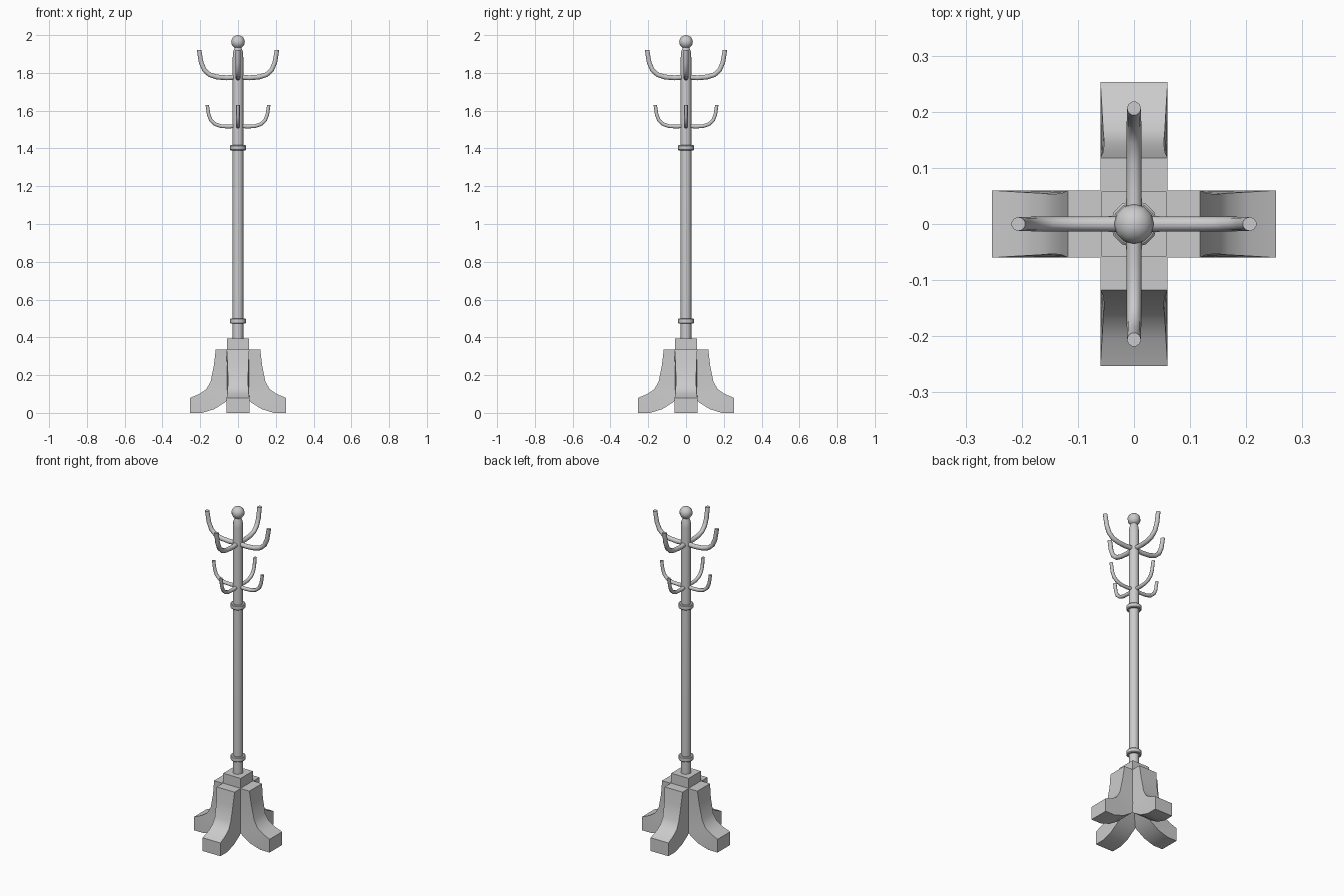
import bpy, bmesh
from math import pi, cos, sin
from mathutils import Vector, Matrix

cube = bpy.data.objects.get("Cube")
if cube:
    bpy.data.objects.remove(cube)

grey = bpy.data.materials.new("plain grey")
grey.use_nodes = True
grey.diffuse_color = (0.6, 0.6, 0.6, 1)
grey.node_tree.nodes["Principled BSDF"].inputs["Base Color"].default_value = grey.diffuse_color


def finish(name, bm, angle=40):
    bmesh.ops.recalc_face_normals(bm, faces=bm.faces)
    mesh = bpy.data.meshes.new(name)
    bm.to_mesh(mesh)
    bm.free()
    mesh.materials.append(grey)
    ob = bpy.data.objects.new(name, mesh)
    bpy.context.collection.objects.link(ob)
    bpy.ops.object.select_all(action='DESELECT')
    ob.select_set(True)
    bpy.context.view_layer.objects.active = ob
    bpy.ops.object.shade_smooth_by_angle(angle=angle * pi / 180)
    return ob


def skin(bm, rings):
    """Join successive vertex rings and cap both ends."""
    n = len(rings[0])
    for a, b in zip(rings, rings[1:]):
        for i in range(n):
            j = (i + 1) % n
            bm.faces.new((a[i], a[j], b[j], b[i]))
    bm.faces.new(rings[0])
    bm.faces.new(rings[-1])


def turned(name, profile, sides=12):
    """Lathe a list of (radius, height) about the upright axis."""
    bm = bmesh.new()
    turns = [2 * pi * i / sides for i in range(sides)]
    skin(bm, [[bm.verts.new((r * cos(t), r * sin(t), z)) for t in turns] for r, z in profile])
    return finish(name, bm)


def hook(name, path, radii, turn, sides=10):
    """Sweep a round section along an (outward, height) path."""
    bm = bmesh.new()
    pts = [Vector((x, 0, z)) for x, z in path]
    side = Vector((0, 1, 0))
    rings = []
    for i, p in enumerate(pts):
        along = (pts[min(i + 1, len(pts) - 1)] - pts[max(i - 1, 0)]).normalized()
        if i == len(pts) - 1:
            along = Vector((0, 0, 1))
        up = along.cross(side)
        r = radii[0] + (radii[1] - radii[0]) * i / (len(pts) - 1)
        rings.append([bm.verts.new(p + r * (side * cos(t) + up * sin(t)))
                      for t in (2 * pi * k / sides for k in range(sides))])
    skin(bm, rings)
    bm.transform(Matrix.Rotation(turn, 4, 'Z'))
    finish(name, bm, 50)


def leg(name, turn):
    """Curved foot: outer and inner outlines with a slightly pinched waist."""
    outer = [(.118, .335), (.128, .25), (.145, .165), (.168, .125), (.205, .1), (.253, .08), (.253, 0)]
    inner = [(0, .335), (0, .23), (0, .13), (.035, .09), (.07, .055), (.125, .02), (.19, 0)]
    widths = [.06, .055, .053, .055, .057, .06, .06]
    bm = bmesh.new()
    rings = []
    for (ox, oz), (ix, iz), w in zip(outer, inner, widths):
        rings.append([bm.verts.new(v) for v in
                      ((ox, w, oz), (ox, -w, oz), (ix, -.06, iz), (ix, .06, iz))])
    skin(bm, rings)
    bm.transform(Matrix.Rotation(turn, 4, 'Z'))
    finish(name, bm, 35)


# Central post with its rounded shoulder
turned("post", [(.028, .36), (.028, 1.88), (.026, 1.91), (.019, 1.93), (.014, 1.95)])

# Collars
for label, z in (("lower", .487), ("upper", 1.404)):
    turned(label + "_collar", [(.038, z - .014), (.042, z - .01), (.042, z + .01), (.038, z + .014)])

# Ball finial
bm = bmesh.new()
bmesh.ops.create_uvsphere(bm, u_segments=12, v_segments=10, radius=.036,
                          matrix=Matrix.Translation((0, 0, 1.964)))
finish("ball_finial", bm, 60)

# Square block above the feet
bm = bmesh.new()
bmesh.ops.create_cube(bm, size=1, matrix=Matrix.Translation((0, 0, .355)) @ Matrix.Diagonal((.116, .116, .08, 1)))
finish("base_block", bm)

# Four feet and two tiers of four hooks
upper_path = [(0, 1.778), (.06, 1.774), (.11, 1.778), (.15, 1.79), (.178, 1.815), (.195, 1.855), (.206, 1.92)]
lower_path = [(0, 1.52), (.05, 1.516), (.09, 1.518), (.12, 1.528), (.143, 1.548), (.155, 1.578), (.163, 1.63)]
for i, place in enumerate(("left", "back", "right", "front")):
    turn = i * pi / 2
    leg(place + "_foot", turn)
    hook(place + "_upper_hook", upper_path, (.014, .0125), turn)
    hook(place + "_lower_hook", lower_path, (.011, .0095), turn)
